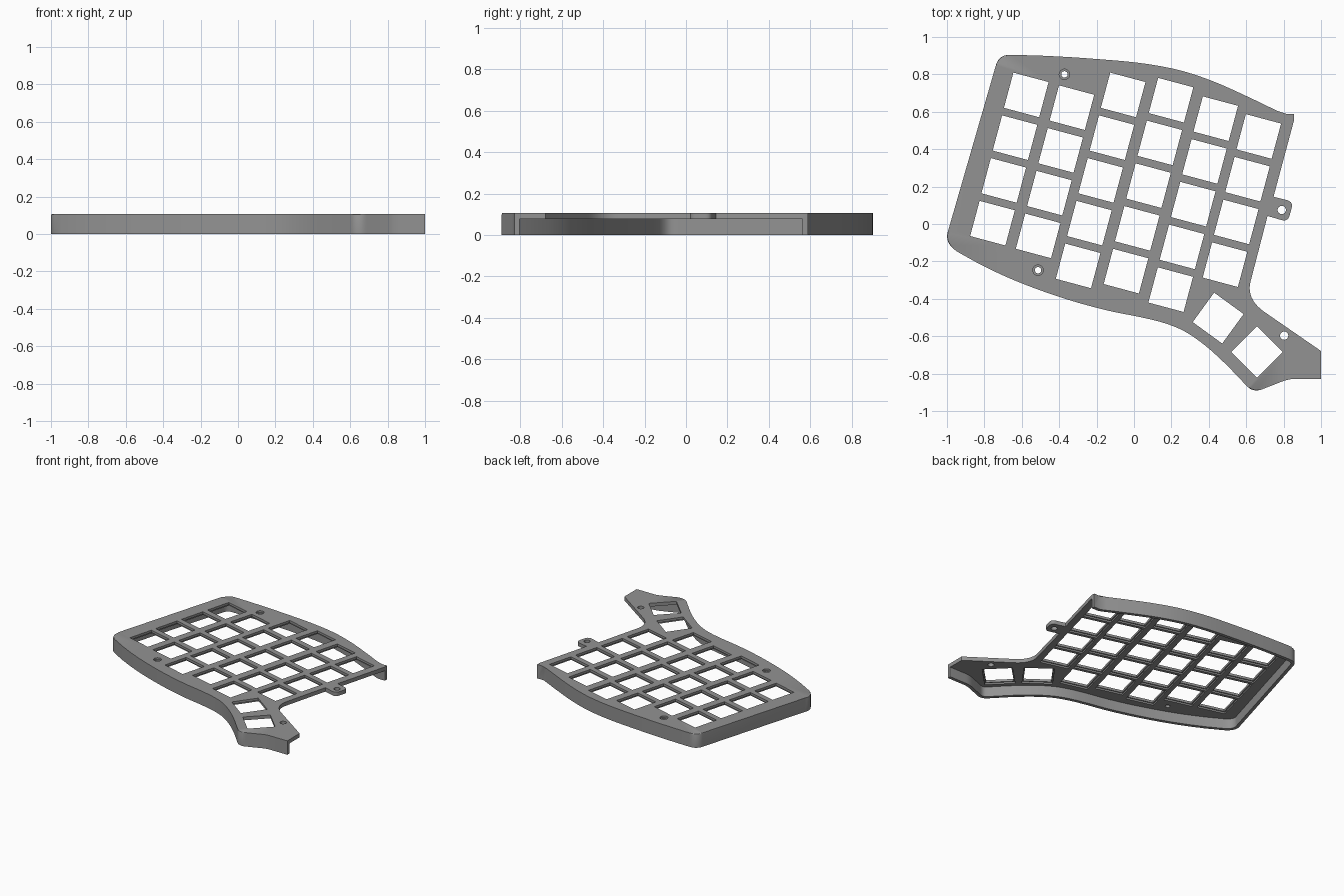
import bpy, bmesh, math
from mathutils import Vector

if "Cube" in bpy.data.objects:
    bpy.data.objects.remove(bpy.data.objects["Cube"])

H, UNDER, WALL = 0.107, 0.077, 0.025   # total height, plate underside, wall thickness
TILT = math.radians(-15)

grey = bpy.data.materials.new("case_grey")
grey.diffuse_color = (0.29, 0.29, 0.29, 1)
grey.use_nodes = True
grey.node_tree.nodes["Principled BSDF"].inputs["Base Color"].default_value = grey.diffuse_color


def curve(pts, n=5):
    """Smooth curve through the points."""
    p = [Vector(q) for q in pts]
    p = [2 * p[0] - p[1]] + p + [2 * p[-1] - p[-2]]
    out = []
    for a, b, c, d in zip(p, p[1:], p[2:], p[3:]):
        for i in range(n):
            t = i / n
            out.append(0.5 * (2 * b + (c - a) * t + (2 * a - 5 * b + 4 * c - d) * t * t
                              + (3 * b - a - 3 * c + d) * t ** 3))
    return out + [p[-2]]


def fillet(a, c, b, n=7):
    """Rounded corner from a to b with control corner c."""
    a, b, c = Vector(a), Vector(b), Vector(c)
    return [a * (1 - t) ** 2 + c * 2 * t * (1 - t) + b * t * t for t in [i / n for i in range(n + 1)]]


def rect(center, size, angle):
    c, s = math.cos(angle), math.sin(angle)
    h = size / 2
    return [Vector((center[0] + x * c - y * s, center[1] + x * s + y * c))
            for x, y in ((-h, -h), (h, -h), (h, h), (-h, h))]


def circle(center, r, n=24):
    return [Vector((center[0] + r * math.cos(2 * math.pi * i / n),
                    center[1] + r * math.sin(2 * math.pi * i / n))) for i in range(n)]


def prism(bm, loop, z0, z1):
    """Extruded counter-clockwise outline; returns its top vertices."""
    lo = [bm.verts.new((p[0], p[1], z0)) for p in loop]
    hi = [bm.verts.new((p[0], p[1], z1)) for p in loop]
    bm.faces.new(lo[::-1])
    bm.faces.new(hi)
    for i in range(len(loop)):
        j = (i + 1) % len(loop)
        bm.faces.new((lo[i], lo[j], hi[j], hi[i]))
    return hi


def to_object(name, bm):
    me = bpy.data.meshes.new(name)
    bm.to_mesh(me)
    bm.free()
    ob = bpy.data.objects.new(name, me)
    bpy.context.collection.objects.link(ob)
    return ob


def cut(body, prisms):
    """Subtract the given (outline, z0, z1) prisms from the body."""
    bm = bmesh.new()
    for loop, z0, z1 in prisms:
        prism(bm, loop, z0, z1)
    cutter = to_object("cutter", bm)
    cutter.hide_render = True
    mod = body.modifiers.new("cut", 'BOOLEAN')
    mod.operation, mod.solver, mod.object = 'DIFFERENCE', 'EXACT', cutter
    bpy.context.view_layer.objects.active = body
    bpy.ops.object.modifier_apply(modifier=mod.name)
    bpy.data.objects.remove(cutter)


# Walled side of the outline: back edge, left side, front edge, thumb area
wall_path = [Vector((0.856, 0.588))]
wall_path += curve([(0.80, 0.588), (0.618, 0.676), (0.43, 0.76), (0.244, 0.822), (0.03, 0.861),
                    (-0.238, 0.885), (-0.452, 0.898), (-0.63, 0.904)])
wall_path += fillet((-0.66, 0.904), (-0.722, 0.907), (-0.738, 0.85))
wall_path += fillet((-0.992, -0.03), (-1.02, -0.1), (-0.945, -0.148))
wall_path += curve([(-0.827, -0.214), (-0.68, -0.284), (-0.506, -0.353), (-0.319, -0.415),
                    (-0.131, -0.465), (0.03, -0.497), (0.163, -0.53), (0.27, -0.574),
                    (0.377, -0.647), (0.484, -0.743), (0.58, -0.842)])
wall_path += fillet((0.6, -0.863), (0.637, -0.905), (0.69, -0.882))
wall_path += fillet((0.80, -0.839), (0.827, -0.829), (0.855, -0.829), 3)
wall_path.append(Vector((1.0, -0.829)))

# Open side of the outline: thumb end, inner bend, screw tab
open_path = [Vector((1.0, -0.679))]
open_path += fillet((0.70, -0.472), (0.595, -0.40), (0.625, -0.30), 10)
open_path.append(Vector((0.714, 0.043)))
open_path += fillet((0.785, 0.022), (0.822, 0.01), (0.832, 0.045), 5)
open_path += fillet((0.842, 0.082), (0.853, 0.118), (0.82, 0.127), 5)
open_path += [Vector((0.746, 0.146)), Vector((0.856, 0.556))]

# Case body with a softened upper rim
bm = bmesh.new()
top = prism(bm, wall_path + open_path, 0, H)
rim = [bm.edges.get((top[i], top[i + 1])) for i in range(1, len(wall_path) - 2)]
bmesh.ops.bevel(bm, geom=rim, offset=0.008, segments=2, profile=0.5, affect='EDGES')
case = to_object("keyboard_case_plate", bm)

# Hollow underside, open toward the right
inset = []
for i, p in enumerate(wall_path):
    d = (wall_path[min(i + 1, len(wall_path) - 1)] - wall_path[max(i - 1, 0)]).normalized()
    inset.append(p + Vector((-d.y, d.x)) * WALL)
inset[0], inset[-1] = Vector((0.856, 0.588 - WALL)), Vector((1.0, -0.829 + WALL))
cavity = inset + [Vector((1.3, -0.829 + WALL)), Vector((1.3, 0.588 - WALL))]
cut(case, [(cavity, -0.1, UNDER)])

# Key openings: six staggered columns (top key centre, rows) and two thumb keys
columns = [((-0.576, 0.69), 4), ((-0.332, 0.622), 4), ((-0.058, 0.69), 5),
           ((0.198, 0.662), 5), ((0.437, 0.563), 5), ((0.667, 0.468), 4)]
keys = [((x - 0.0602 * r, y - 0.2285 * r), TILT) for (x, y), n in columns for r in range(n)]
keys += [((0.45, -0.503), math.radians(-36)), ((0.658, -0.685), math.radians(-45))]
screws = [((-0.372, 0.80), 0.017), ((-0.513, -0.247), 0.017),
          ((0.79, 0.075), 0.022), ((0.803, -0.597), 0.022)]
cut(case, [(rect(c, 0.195, a), -0.1, 0.2) for c, a in keys]
    + [(circle(c, r), -0.1, 0.2) for c, r in screws])

# Recessed lower lip of the key openings and the two countersunk screw holes
cut(case, [(rect(c, 0.213, a), 0.05, 0.089) for c, a in keys]
    + [(circle(c, 0.028), 0.094, 0.2) for c, r in screws[:2]])

case.data.materials.clear()
case.data.materials.append(grey)
bpy.ops.object.select_all(action='DESELECT')
case.select_set(True)
bpy.context.view_layer.objects.active = case
bpy.ops.object.shade_smooth_by_angle(angle=math.radians(30))
